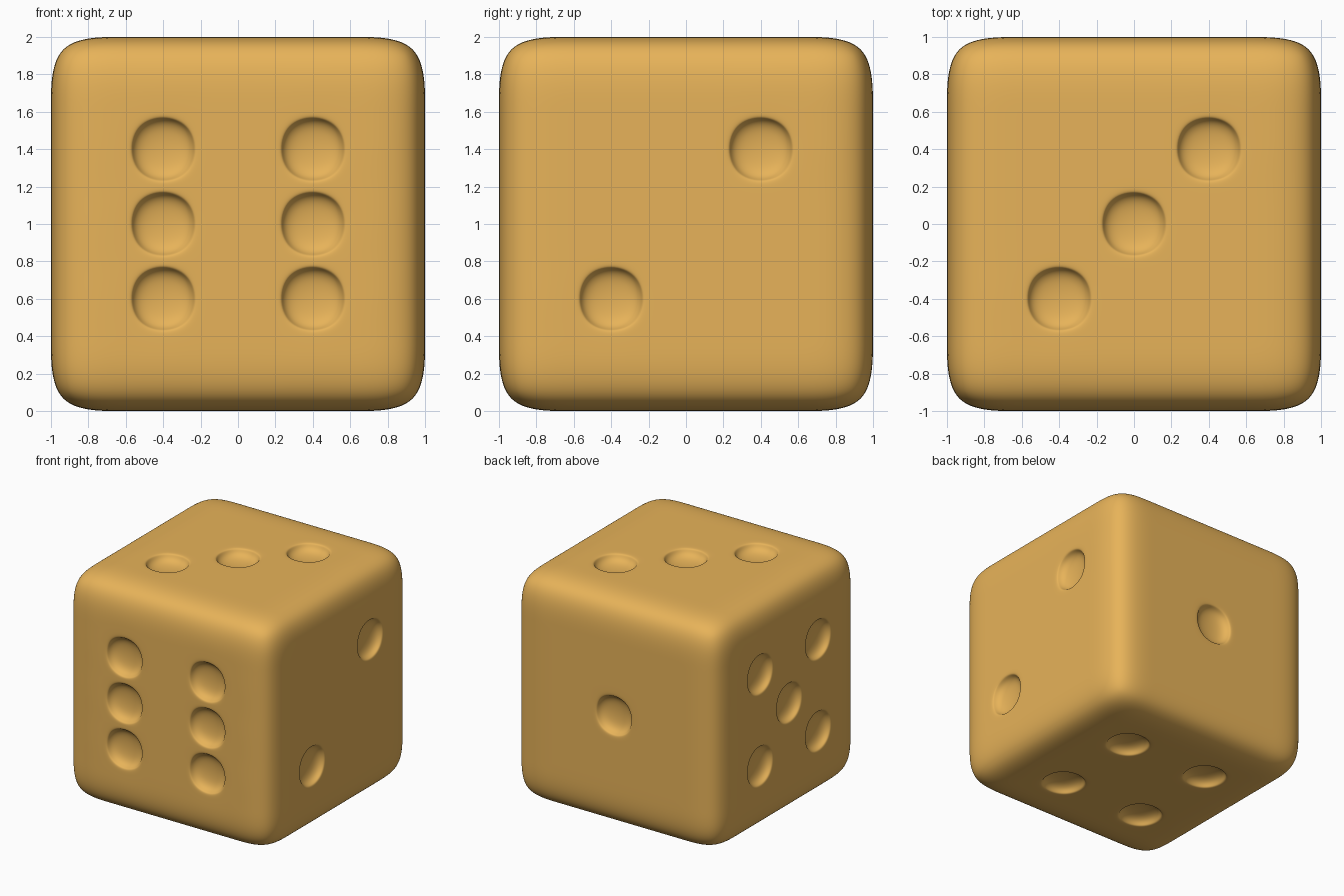
import bpy, bmesh
from mathutils import Vector

if "Cube" in bpy.data.objects:
    bpy.data.objects.remove(bpy.data.objects["Cube"])

SIZE, CELLS, STEP = 2.0, 5, 0.4
RIM, FLOOR, DEPTH = 0.175, 0.125, 0.08   # half-widths of the pip cage rings, and pip depth

# Pip positions in cell steps, per face: axis, direction, offsets along the other two axes
corners = [(-1, -1), (-1, 1), (1, -1), (1, 1)]
layouts = [
    (1, -1, corners + [(-1, 0), (1, 0)]),        # front: six
    (1, 1, [(0, 0)]),                            # back: one
    (0, 1, [(-1, -1), (1, 1)]),                  # right: two
    (0, -1, corners + [(0, 0)]),                 # left: five
    (2, 1, [(-1, -1), (0, 0), (1, 1)]),          # top: three
    (2, -1, corners),                            # bottom: four
]


def pip_centre(axis, side, u, v):
    c = [u * STEP, v * STEP]
    c.insert(axis, side * SIZE / 2)
    return Vector(c)


# Cube cage of 5 x 5 cells per side
bm = bmesh.new()
bmesh.ops.create_cube(bm, size=SIZE)
bmesh.ops.subdivide_edges(bm, edges=bm.edges[:], cuts=CELLS - 1, use_grid_fill=True)
bm.normal_update()

# Pips: inset the chosen cells twice, then sink the inner faces
centres = [pip_centre(a, s, u, v) for a, s, spots in layouts for u, v in spots]
pips = [f for f in bm.faces
        if any((f.calc_center_median() - c).length < 0.05 for c in centres)]
for thickness in (STEP / 2 - RIM, RIM - FLOOR):
    bmesh.ops.inset_individual(bm, faces=pips, thickness=thickness, depth=0)
bm.normal_update()
for f in pips:
    bmesh.ops.translate(bm, verts=f.verts[:], vec=f.normal * -DEPTH)

for f in bm.faces:
    f.smooth = True
bmesh.ops.translate(bm, verts=bm.verts[:], vec=(0, 0, SIZE / 2))
mesh = bpy.data.meshes.new("die")
bm.to_mesh(mesh)
bm.free()

die = bpy.data.objects.new("die", mesh)
bpy.context.collection.objects.link(die)

# Rounded edges and bowl-shaped pips
sub = die.modifiers.new("rounding", 'SUBSURF')
sub.levels = sub.render_levels = 4

# Amber material
mat = bpy.data.materials.new("amber")
mat.diffuse_color = (0.8, 0.45, 0.1, 1)
mat.use_nodes = True
mat.node_tree.nodes["Principled BSDF"].inputs["Base Color"].default_value = mat.diffuse_color
mesh.materials.append(mat)
